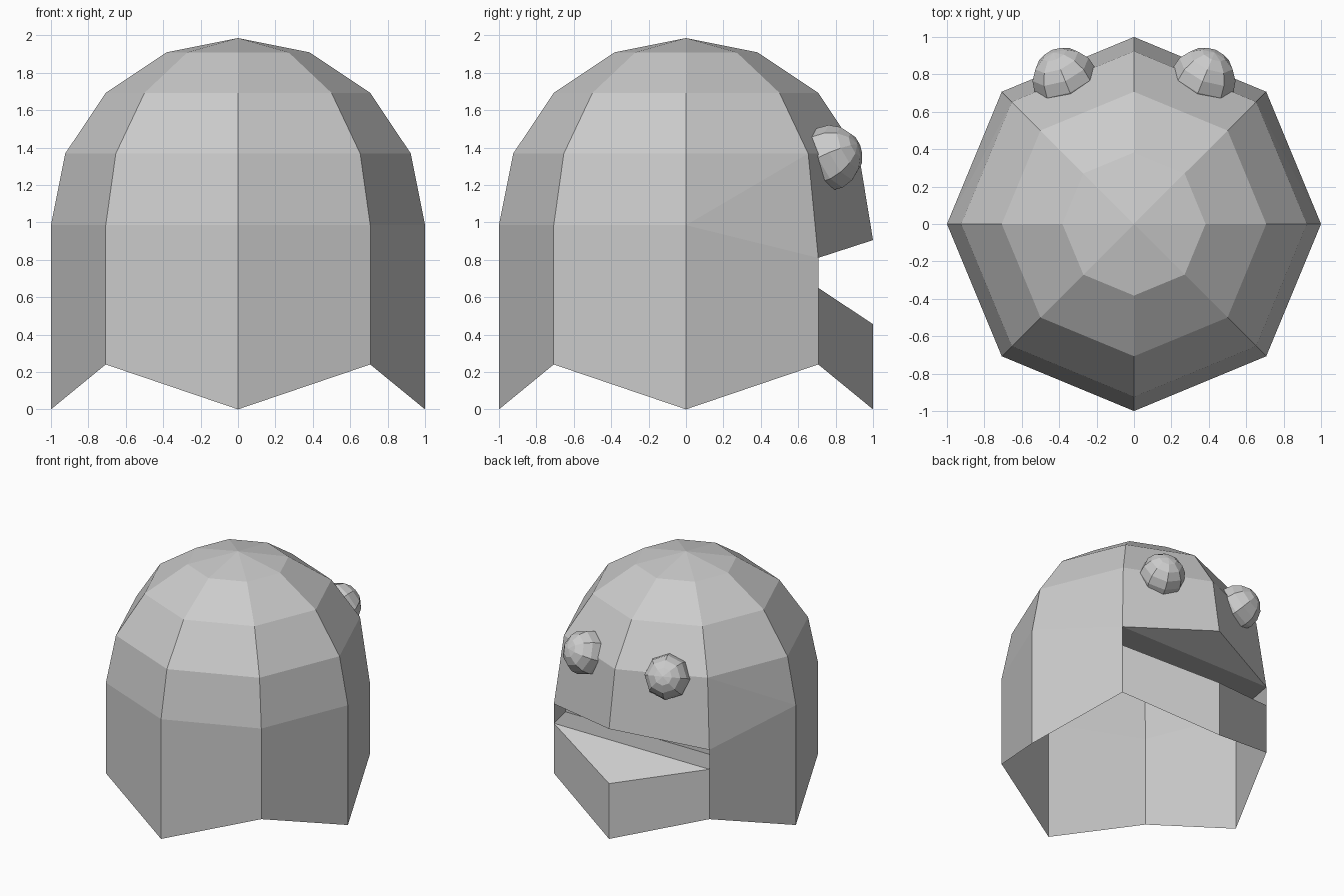
import bpy, bmesh
from math import sin, cos, radians
from mathutils import Vector

if "Cube" in bpy.data.objects:
    bpy.data.objects.remove(bpy.data.objects["Cube"])

N = 8            # sides of the head
MID = 0.985      # height where the dome starts


def around(k, r, z):
    a = radians(45 * k)
    return Vector((r * cos(a), r * sin(a), z))


def finish(bm, name):
    me = bpy.data.meshes.new(name)
    bm.to_mesh(me)
    bm.free()
    ob = bpy.data.objects.new(name, me)
    bpy.context.collection.objects.link(ob)
    return ob


# Head: open-bottomed shell with zigzag hem and a lip split on the +y side
bm = bmesh.new()
upper_z = {1: 0.81, 2: 0.905, 3: 0.81}
lower_z = {1: 0.65, 2: 0.455, 3: 0.65}
hem = [bm.verts.new(around(k, 1, 0 if k % 2 == 0 else 0.24)) for k in range(N)]
rim = [bm.verts.new(around(k, 1, upper_z.get(k, MID))) for k in range(N)]
jaw = [bm.verts.new(around(k, 1, lower_z[k])) if k in lower_z else rim[k]
       for k in range(N)]
rings = [rim]
for e in (22.5, 45, 67.5):
    rings.append([bm.verts.new(around(k, cos(radians(e)), MID + sin(radians(e))))
                  for k in range(N)])
top = bm.verts.new((0, 0, MID + 1))

for k in range(N):
    j = (k + 1) % N
    bm.faces.new((hem[k], hem[j], jaw[j], jaw[k]))
    for i, (a, b) in enumerate(zip(rings, rings[1:])):
        if i == 0 and k == 3:      # crease mirrors the one on the other cheek
            bm.faces.new((a[k], a[j], b[k]))
            bm.faces.new((a[j], b[j], b[k]))
        elif i == 0 and k == 0:
            bm.faces.new((a[k], a[j], b[j]))
            bm.faces.new((a[k], b[j], b[k]))
        else:
            bm.faces.new((a[k], a[j], b[j], b[k]))
    bm.faces.new((rings[-1][k], rings[-1][j], top))

# Mouth: cheek corners, roof, floor and back wall
bm.faces.new((rim[0], jaw[1], rim[1]))
bm.faces.new((rim[4], rim[3], jaw[3]))
backs = []
for lip, z in ((rim, 0.90), (jaw, 0.57)):
    right = bm.verts.new((0.85, 0.35, z))
    left = bm.verts.new((-0.85, 0.35, z))
    bm.faces.new((lip[1], lip[2], lip[3]))
    bm.faces.new((lip[1], lip[3], left, right))
    backs += [right, left]
bm.faces.new((backs[0], backs[1], backs[3], backs[2]))
finish(bm, "head")

# Eyes: low-poly balls whose poles point out of the face
for side, name in ((1, "right_eye"), (-1, "left_eye")):
    bm = bmesh.new()
    bmesh.ops.create_uvsphere(bm, u_segments=8, v_segments=8, radius=0.175)
    eye = finish(bm, name)
    eye.location = (side * 0.37, 0.77, 1.345)
    eye.rotation_mode = 'QUATERNION'
    eye.rotation_quaternion = Vector((side * 0.33, 0.8, 0.4)).to_track_quat('Z', 'Y')
